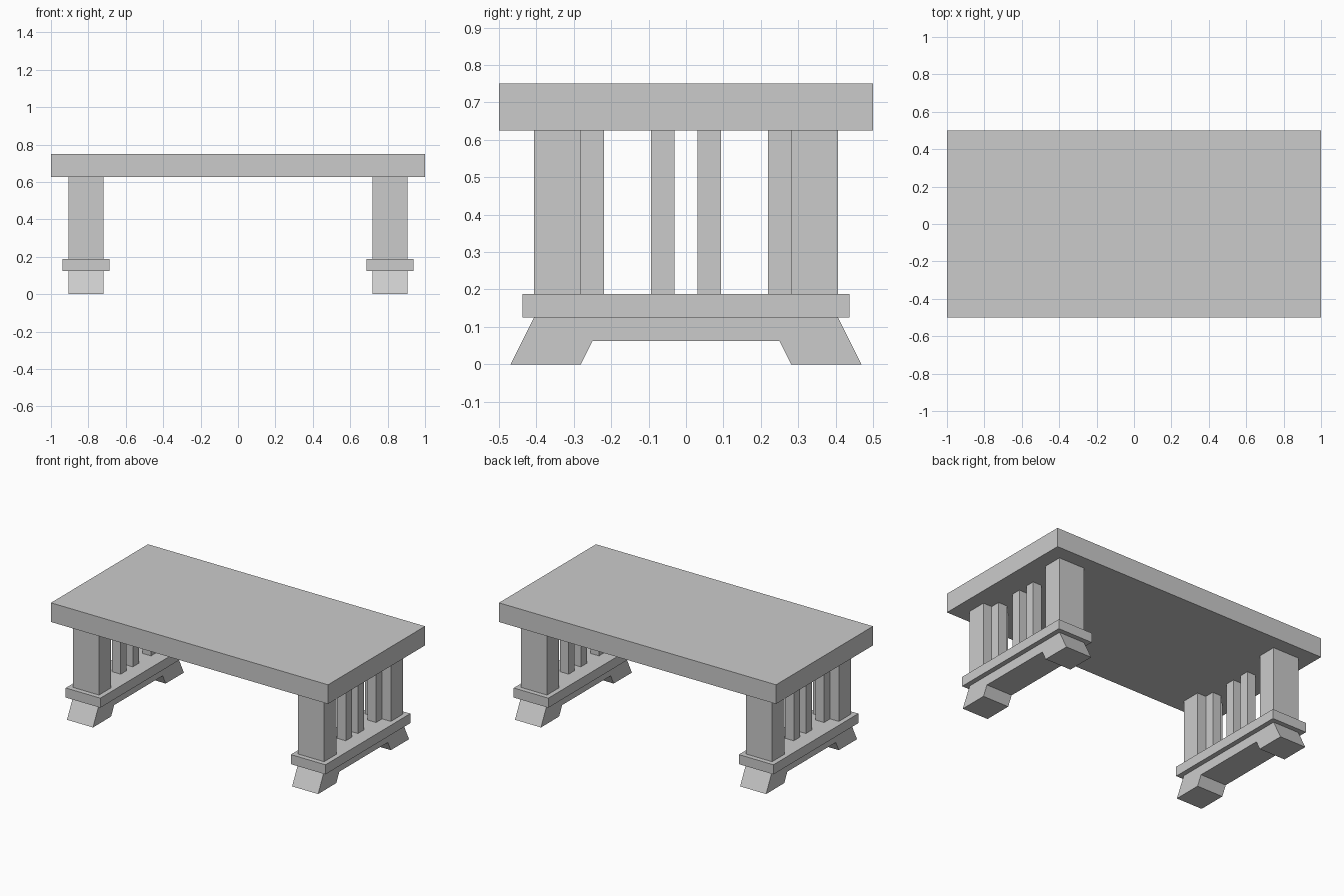
import bpy
import bmesh

if "Cube" in bpy.data.objects:
    bpy.data.objects.remove(bpy.data.objects["Cube"])


def box(name, lo, hi):
    """Axis-aligned box between two corners."""
    bm = bmesh.new()
    bmesh.ops.create_cube(bm, size=1)
    for v in bm.verts:
        v.co = [(a + b) / 2 + c * (b - a) for a, b, c in zip(lo, hi, v.co)]
    finish(bm, name)


def extrude_x(name, profile, x0, x1):
    """Prism from a (y, z) profile, extruded along x."""
    bm = bmesh.new()
    face = bm.faces.new([bm.verts.new((x0, y, z)) for y, z in profile])
    new = bmesh.ops.extrude_face_region(bm, geom=[face])["geom"]
    moved = [g for g in new if isinstance(g, bmesh.types.BMVert)]
    bmesh.ops.translate(bm, verts=moved, vec=(x1 - x0, 0, 0))
    bmesh.ops.recalc_face_normals(bm, faces=bm.faces)
    finish(bm, name)


def finish(bm, name):
    mesh = bpy.data.meshes.new(name)
    bm.to_mesh(mesh)
    bm.free()
    bpy.context.collection.objects.link(bpy.data.objects.new(name, mesh))


# Table top
box("table_top", (-1, -0.5, 0.625), (1, 0.5, 0.75))

# Splayed foot outline: right half, mirrored to the left
half = [(0.25, 0.0625), (0.2813, 0), (0.4688, 0), (0.4063, 0.125)]
foot_profile = half + [(-y, z) for y, z in reversed(half)]

for end, cx in (("left", -0.8125), ("right", 0.8125)):
    # Foot and the rail resting on it
    extrude_x(f"{end}_foot", foot_profile, cx - 0.0938, cx + 0.0938)
    box(f"{end}_rail", (cx - 0.125, -0.4375, 0.125), (cx + 0.125, 0.4375, 0.1875))
    for side, s in (("front", -1), ("back", 1)):
        # Thick corner post
        y = s * 0.3438
        box(f"{end}_{side}_post", (cx - 0.0938, y - 0.0625, 0.1875),
            (cx + 0.0938, y + 0.0625, 0.625))
        # Thin slats: one against the post, one near the middle
        for part, d in (("outer", 0.25), ("inner", 0.0625)):
            y = s * d
            box(f"{end}_{side}_{part}_slat", (cx - 0.0313, y - 0.0313, 0.1875),
                (cx + 0.0313, y + 0.0313, 0.625))
